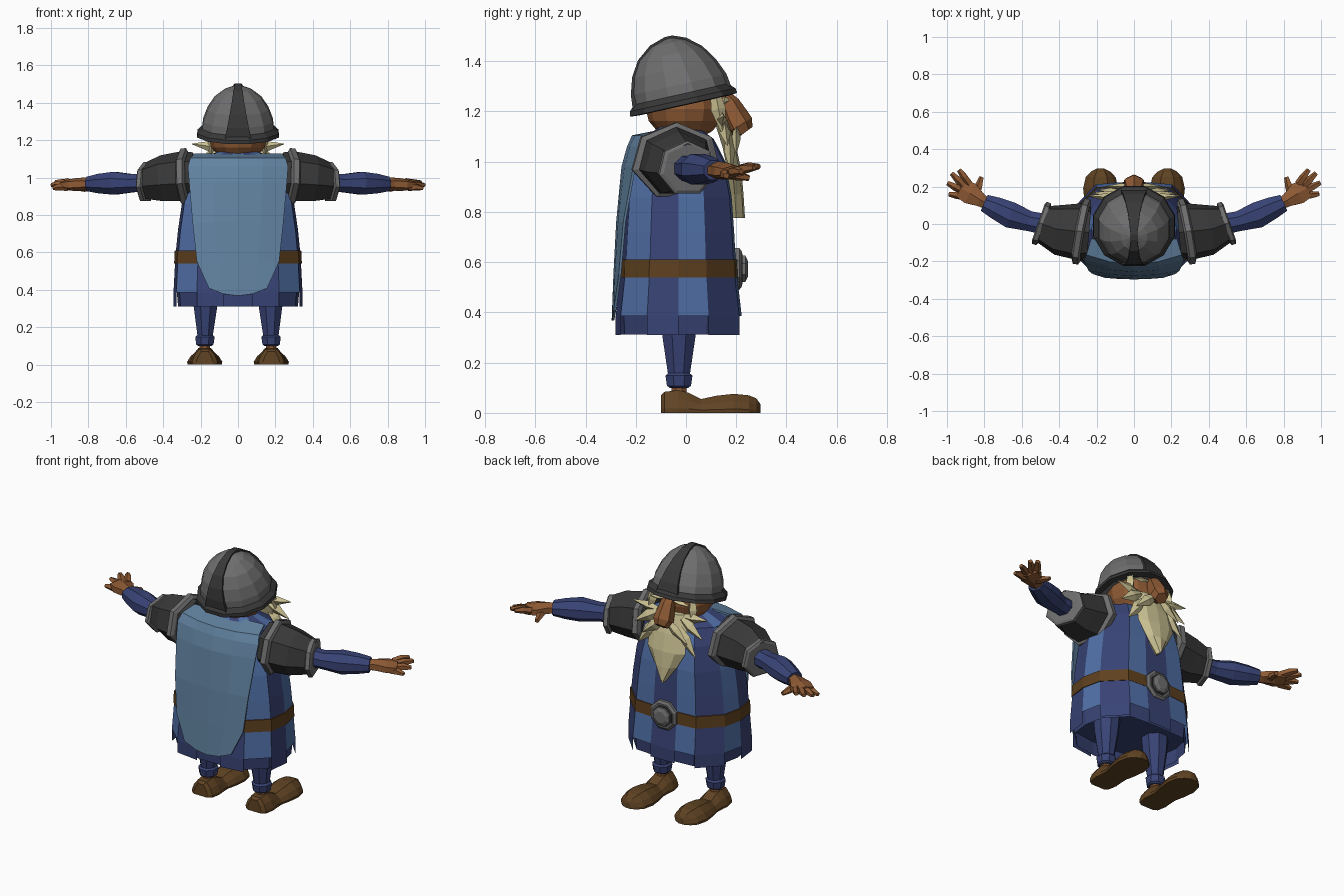
import bpy, bmesh, math
from mathutils import Vector, Matrix

if "Cube" in bpy.data.objects:
    bpy.data.objects.remove(bpy.data.objects["Cube"])


def material(name, r, g, b):
    m = bpy.data.materials.new(name)
    lin = [((c / 255 + 0.055) / 1.055) ** 2.4 for c in (r, g, b)]
    m.diffuse_color = (*lin, 1)
    m.use_nodes = True
    m.node_tree.nodes["Principled BSDF"].inputs["Base Color"].default_value = m.diffuse_color
    return m


LIGHT = material("light_blue", 80, 111, 166)
DARK = material("dark_blue", 56, 67, 117)
CAPE = material("cape_blue", 98, 131, 161)
SKIN = material("skin", 142, 90, 52)
STEEL = material("steel_grey", 110, 110, 111)
IRON = material("dark_iron", 56, 56, 56)
SHOE = material("shoe_brown", 96, 67, 35)
BELT = material("belt_brown", 94, 64, 30)
HAIR = material("beard_blond", 205, 195, 148)


def make(name, bm, *mats):
    bmesh.ops.recalc_face_normals(bm, faces=bm.faces)
    me = bpy.data.meshes.new(name)
    bm.to_mesh(me)
    bm.free()
    for m in mats:
        me.materials.append(m)
    ob = bpy.data.objects.new(name, me)
    bpy.context.collection.objects.link(ob)
    return ob


def loft(name, rings, mats, caps=(True, True), rule=None, loop=False):
    """Skin a list of closed rings; rule(column, row) gives material index or None to leave a gap."""
    bm = bmesh.new()
    vs = [[bm.verts.new(p) for p in r] for r in rings]
    n = len(rings[0])
    for j in range(len(rings) - (0 if loop else 1)):
        a, b = vs[j], vs[(j + 1) % len(vs)]
        for i in range(n):
            k = rule(i, j) if rule else 0
            if k is not None:
                f = bm.faces.new((a[i], a[(i + 1) % n], b[(i + 1) % n], b[i]))
                f.material_index = k
    if caps[0] and not loop:
        bm.faces.new(vs[0][::-1])
    if caps[1] and not loop:
        bm.faces.new(vs[-1])
    return make(name, bm, *mats)


def tube(name, stations, sides, mat, s=1, ref=None, phase=.5):
    """Limb along stations of (centre, side radius, up radius), x scaled by s for mirroring."""
    cs = [Vector((c[0] * s, c[1], c[2])) for c, _, _ in stations]
    rings = []
    for i, (_, ra, rb) in enumerate(stations):
        t = (cs[min(i + 1, len(cs) - 1)] - cs[max(i - 1, 0)]).normalized()
        r = Vector(ref) if ref else Vector((0, 1, 0)) if abs(t.z) > 0.8 else Vector((0, 0, 1))
        side = t.cross(r).normalized()
        up = side.cross(t)
        rings.append([cs[i] + side * ra * math.cos(a) + up * rb * math.sin(a)
                      for a in [(k + phase) * math.tau / sides for k in range(sides)]])
    return loft(name, rings, [mat])


def collar(name, c, axis, ra, rb, width, s):
    """Seven-sided armour band, point up, with bevelled edges."""
    ax = Vector(axis).normalized()
    c = Vector(c)
    tube(name, [(c + ax * width * o, ra * k, rb * k) for o, k in ((-1, .88), (-.6, 1), (.6, 1), (1, .88))],
         7, STEEL, s, phase=1.75)


# Tunic outline: half outline mirrored, with alternate coloured panels
HALF = [(.08, .222), (.205, .212), (.32, .09), (.345, -.03), (.33, -.155), (.22, -.26), (.075, -.28)]
OUTLINE = HALF + [(-x, y) for x, y in HALF[::-1]]


def outline(z, sx, sy, yc=-.03):
    return [(x * sx, yc + (y + .03) * sy, z) for x, y in OUTLINE]


panel = lambda i, j: i % 2
loft("tunic", [outline(.385, 1, 1), outline(.58, .97, .91), outline(.72, .93, .88), outline(.86, .87, .84),
               outline(1.0, .77, .74), outline(1.09, .66, .56), outline(1.14, .3, .3)], [LIGHT, DARK], rule=panel,
     caps=(False, True))
loft("tunic_hem", [outline(.31, 1, 1), outline(.385, 1, 1)], [LIGHT, DARK], (False, False),
     lambda i, j: 1 if i % 2 else None)
loft("inner_skirt", [outline(.312, .93, .93), outline(.40, .95, .95)], [DARK], (False, True))

# Belt and round buckle
loft("belt", [outline(.54, .95, .9), outline(.54, .99, .935), outline(.61, .98, .925), outline(.61, .94, .88)],
     [BELT], loop=True)
tube("buckle_plate", [((0, .19, .573), .09, .09), ((0, .212, .573), .09, .09),
                      ((0, .222, .573), .076, .076)], 8, STEEL)
tube("buckle_recess", [((0, .215, .573), .066, .066), ((0, .225, .573), .066, .066)], 8, IRON)
tube("buckle_boss", [((0, .21, .573), .057, .057), ((0, .236, .573), .057, .057),
                     ((0, .246, .573), .035, .035)], 8, STEEL)

# Cape: five columns bowed backwards, pointed lower edge
ROWS = [(1.13, -.09, -.08, .23, 0), (1.105, -.215, -.165, .255, 0), (1.06, -.235, -.19, .268, 0),
        (.98, -.257, -.21, .262, 0), (.76, -.278, -.25, .243, 0), (.55, -.289, -.268, .22, 0),
        (.368, -.296, -.288, .155, .04)]
bm = bmesh.new()
grid = [[bm.verts.new((u * w, yc + (ye - yc) * u * u, z + lift * u * u)) for u in (-1, -.5, 0, .5, 1)]
        for z, yc, ye, w, lift in ROWS]
for a, b in zip(grid, grid[1:]):
    for i in range(4):
        bm.faces.new((a[i], a[i + 1], b[i + 1], b[i]))
cape = make("cape", bm, CAPE)
cape.modifiers.new("thickness", 'SOLIDIFY').thickness = .01

# Head and nose
bm = bmesh.new()
bmesh.ops.create_uvsphere(bm, u_segments=12, v_segments=8, radius=1,
                          matrix=Matrix.Translation((0, -.005, 1.21)) @ Matrix.Diagonal((.155, .155, .125, 1)))
make("head", bm, SKIN)
tube("nose", [((0, .145, 1.27), .025, .025), ((0, .172, 1.23), .042, .042), ((0, .193, 1.185), .05, .052),
              ((0, .215, 1.145), .058, .056), ((0, .236, 1.117), .038, .036)], 6, SKIN, ref=(0, 1, 0))

# Helmet: tilted dome, rim and raised centre ridge
TILT = Matrix.Translation((0, -.014, 1.248)) @ Matrix.Rotation(math.radians(12.5), 4, 'X')
DOME = [(.2, 0, 0), (.193, .06, -.002), (.169, .125, -.006), (.13, .185, -.008), (.073, .23, -.006), (.015, .25, 0)]


def circle(r, h, dy=0, n=12):
    return [TILT @ Vector((r * math.cos(a), r * math.sin(a) + dy, h))
            for a in [(k + .5) * math.tau / n for k in range(n)]]


loft("helmet_dome", [circle(*d) for d in DOME], [STEEL])
loft("helmet_rim", [circle(r, h) for r, h in ((.19, -.025), (.226, -.022), (.223, -.002), (.197, .022))],
     [IRON], loop=True)
WIDTHS = [.07, .058, .045, .033, .025, .018]
arc = [(r + dy, h, w) for (r, h, dy), w in zip(DOME, WIDTHS)]
arc += [(dy - r, h, w) for (r, h, dy), w in list(zip(DOME, WIDTHS))[::-1]]
loft("helmet_ridge", [[TILT @ Vector(p) for p in ((-w, y * .9, h * .95), (-w, y * 1.01, h * 1.03),
                                                  (w, y * 1.01, h * 1.03), (w, y * .9, h * .95))]
                      for y, h, w in arc], [IRON])


# Beard: one broad pointed shell framed by flat pointed locks
def lock(name, root, tip, width, depth, s=1):
    r, t = Vector(root), Vector(tip)
    tube(name, [(r, width * .6, depth * .6), (r.lerp(t, .4), width, depth), (t, .002, .002)],
         4, HAIR, s, (0, 1, 0), 0)


loft("beard", [[(-w, y - .02, z), (-w * .6, y + .008, z), (0, y + .015, z), (w * .6, y + .008, z),
                (w, y - .02, z), (0, y - .04, z)]
               for z, y, w in ((1.17, .15, .1), (1.06, .185, .12), (.96, .206, .125), (.87, .214, .075),
                               (.775, .22, .006))], [HAIR])
for s, side in ((-1, "left"), (1, "right")):
    lock(side + "_moustache", (.02, .2, 1.135), (.15, .2, 1.03), .032, .018, s)
    lock(side + "_cheek_tuft", (.09, .14, 1.16), (.245, .15, 1.18), .028, .02, s)
    lock(side + "_upper_lock", (.08, .15, 1.15), (.225, .165, 1.065), .035, .022, s)
    lock(side + "_middle_lock", (.07, .17, 1.1), (.19, .18, .955), .04, .022, s)
    lock(side + "_sideburn", (.125, .115, 1.28), (.15, .15, 1.1), .028, .03, s)
    lock(side + "_eyebrow", (.035, .16, 1.25), (.13, .15, 1.235), .016, .018, s)

    # Arm armour
    collar(side + "_shoulder_band", (.283, -.04, 1.002), (.98, .18, -.06), .182, .155, .024, s)
    tube(side + "_arm_guard", [((.24, -.045, 1.0), .14, .135), ((.30, -.04, 1.0), .155, .14),
                               ((.40, -.03, .99), .14, .13), ((.50, .003, .975), .1, .098)], 7, IRON, s, phase=1.75)
    collar(side + "_elbow_band", (.495, .003, .973), (.94, .33, 0), .122, .11, .018, s)

    # Sleeve and hand
    tube(side + "_sleeve", [((.48, 0, .975), .06, .055), ((.56, .015, .97), .058, .052),
                            ((.66, .048, .97), .076, .066), ((.74, .086, .968), .064, .056),
                            ((.8, .113, .966), .05, .042)], 8, DARK, s)
    tube(side + "_palm", [((.78, .105, .965), .034, .03), ((.82, .128, .966), .042, .035),
                          ((.875, .163, .962), .068, .034), ((.925, .192, .96), .06, .025)], 6, SKIN, s)
    for k, (root, tip) in enumerate([((.88, .215), (.935, .29)), ((.905, .2), (.975, .272)),
                                     ((.92, .18), (.997, .22)), ((.91, .15), (.99, .16))]):
        rz, mz, tz = (.905 + .29 * p[1] for p in (root, ((root[0] + tip[0]) / 2, (root[1] + tip[1]) / 2), tip))
        mid = [(root[i] + tip[i]) / 2 for i in (0, 1)]
        tube(f"{side}_finger_{k + 1}", [((*root, rz), .021, .021), ((*mid, mz), .021, .02),
                                        ((*tip, tz - .008), .013, .011)], 5, SKIN, s)
    tube(side + "_thumb", [((.845, .15, .955), .024, .021), ((.83, .2, .945), .022, .02),
                           ((.815, .25, .935), .013, .012)], 5, SKIN, s)

    # Leg, cuff and ankle
    tube(side + "_leg", [((.172, -.028, .42), .078, .08), ((.174, -.028, .31), .068, .072),
                         ((.176, -.028, .14), .042, .045)], 8, DARK, s)
    tube(side + "_leg_cuff", [((.177, -.028, .158), .045, .046), ((.177, -.028, .148), .056, .058),
                              ((.177, -.028, .108), .05, .052), ((.177, -.028, .1), .04, .04)], 8, DARK, s)
    tube(side + "_ankle", [((.177, -.028, .13), .03, .032), ((.177, -.028, .06), .03, .032)], 8, SKIN, s)

    # Shoe: sections along its length as (y, half width, height)
    shoe = [(-.1, .045, .07), (-.085, .068, .084), (-.03, .078, .09), (.01, .074, .08), (.06, .072, .055),
            (.12, .086, .068), (.19, .094, .076), (.25, .08, .07), (.28, .052, .058), (.296, .02, .035)]
    loft(side + "_shoe", [[(s * (.178 + w * u), y, h * v) for u, v in
                           ((-.97, 0), (-1, .2), (-.8, .6), (-.42, 1), (.42, 1), (.8, .6), (1, .2), (.97, 0))]
                          for y, w, h in shoe], [SHOE])
